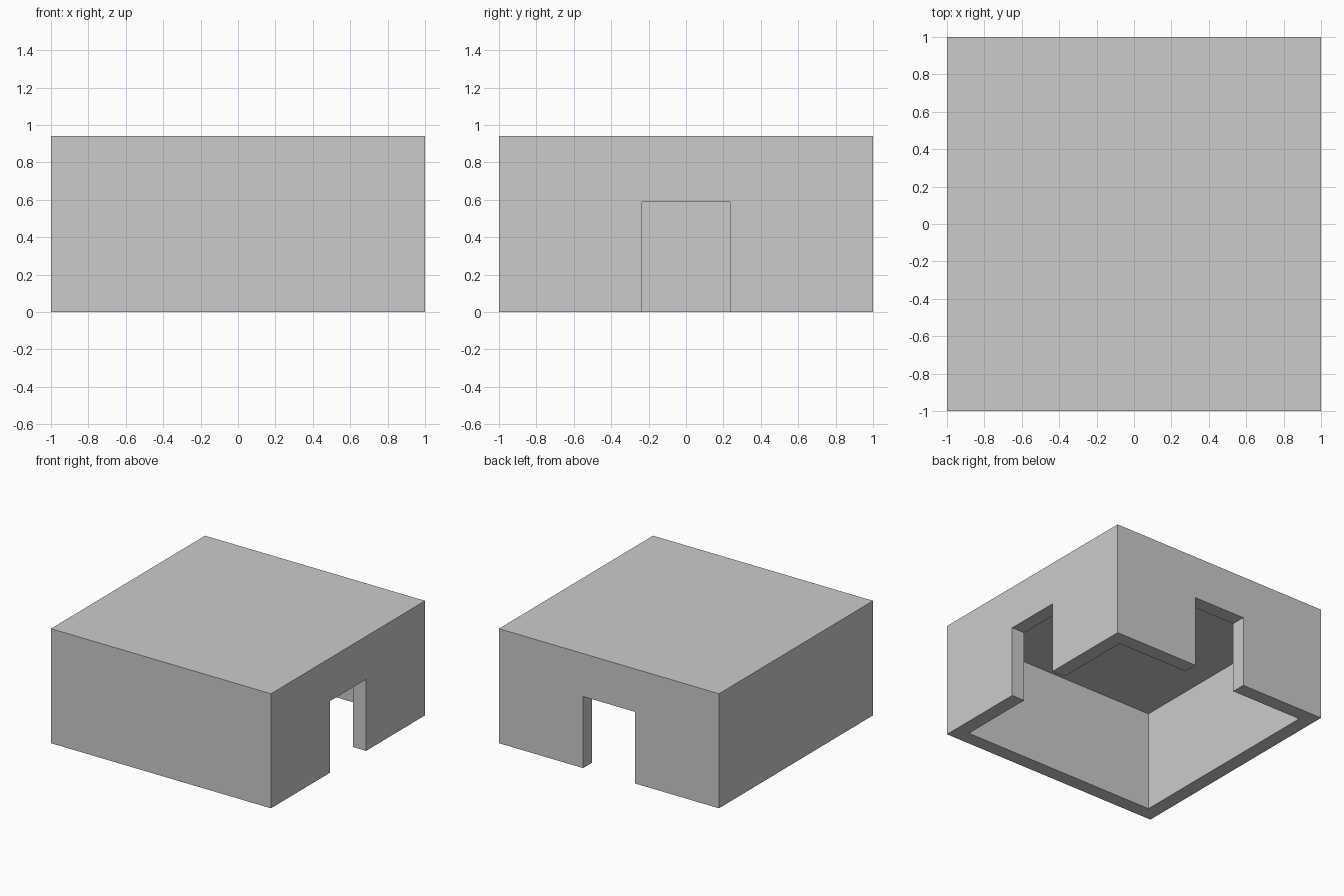
import bpy

if "Cube" in bpy.data.objects:
    bpy.data.objects.remove(bpy.data.objects["Cube"])

U = 2 / 17            # wall thickness, the base unit of the design
HEIGHT = 8 * U
DOOR_HALF = 2 * U
DOOR_TOP = 5 * U


def box(name, lo, hi):
    """Axis-aligned box spanning two opposite corners."""
    centre = [(a + b) / 2 for a, b in zip(lo, hi)]
    bpy.ops.mesh.primitive_cube_add(size=1, location=centre)
    ob = bpy.context.object
    ob.name = name
    ob.scale = [b - a for a, b in zip(lo, hi)]
    bpy.ops.object.transform_apply(location=True, rotation=True, scale=True)
    return ob


# Outer block: walls and flat roof
shell = box("building_shell", (-1, -1, 0), (1, 1, HEIGHT))

# Hollow room open at the bottom, plus doorways on the right and the back
inner = 1 - U
cutters = [
    box("room_cutter", (-inner, -inner, -0.2), (inner, inner, HEIGHT - U)),
    box("right_door_cutter", (0.5, -DOOR_HALF, -0.3), (1.2, DOOR_HALF, DOOR_TOP)),
    box("back_door_cutter", (-DOOR_HALF, 0.5, -0.3), (DOOR_HALF, 1.2, DOOR_TOP)),
]

bpy.context.view_layer.objects.active = shell
for cutter in cutters:
    cutter.hide_render = True
    mod = shell.modifiers.new(cutter.name, "BOOLEAN")
    mod.operation = "DIFFERENCE"
    mod.solver = "EXACT"
    mod.object = cutter
    bpy.ops.object.modifier_apply(modifier=mod.name)
    bpy.data.objects.remove(cutter)
